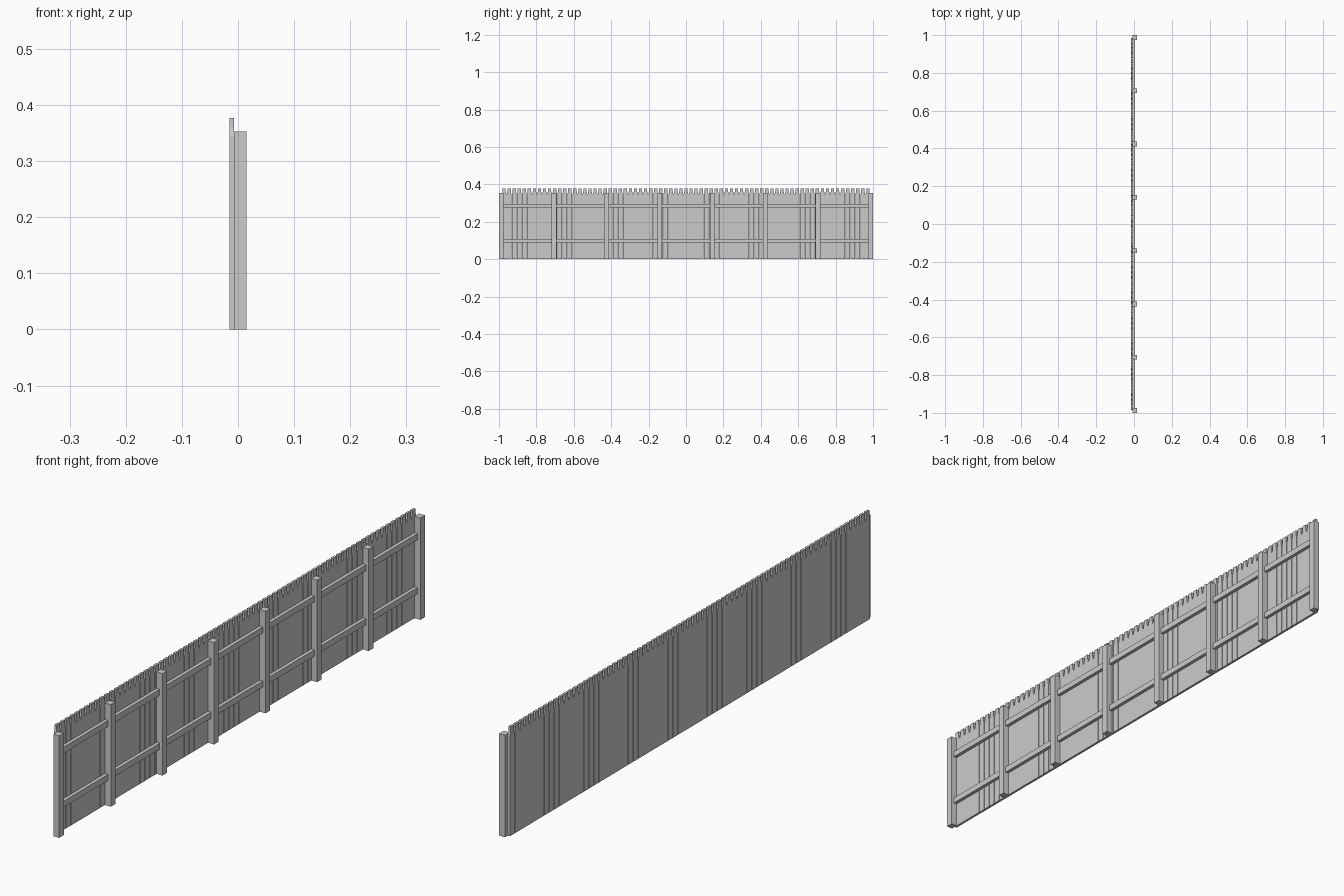
import bpy, bmesh

if "Cube" in bpy.data.objects:
    bpy.data.objects.remove(bpy.data.objects["Cube"])

wood = bpy.data.materials.new("grey wood")
wood.diffuse_color = (0.6, 0.6, 0.6, 1)
wood.use_nodes = True
wood.node_tree.nodes["Principled BSDF"].inputs["Base Color"].default_value = wood.diffuse_color


def prism(name, profile, x0, x1):
    """Extrude a closed (y, z) outline from x0 to x1."""
    bm = bmesh.new()
    face = bm.faces.new([bm.verts.new((x0, y, z)) for y, z in profile])
    ext = bmesh.ops.extrude_face_region(bm, geom=[face])
    verts = [g for g in ext["geom"] if isinstance(g, bmesh.types.BMVert)]
    bmesh.ops.translate(bm, verts=verts, vec=(x1 - x0, 0, 0))
    bmesh.ops.recalc_face_normals(bm, faces=bm.faces)
    mesh = bpy.data.meshes.new(name)
    bm.to_mesh(mesh)
    bm.free()
    mesh.materials.append(wood)
    obj = bpy.data.objects.new(name, mesh)
    bpy.context.collection.objects.link(obj)
    return obj


def box(name, x0, x1, y0, y1, z0, z1):
    return prism(name, [(y0, z0), (y1, z0), (y1, z1), (y0, z1)], x0, x1)


BACK, MID, FRONT = -0.0155, -0.007, 0.0155
POST_W = 0.025
BAYS = 7
STEP = (2 - POST_W) / BAYS

# posts
centres = [-1 + POST_W / 2 + i * STEP for i in range(BAYS + 1)]
for c in centres:
    box("post", MID, FRONT, c - POST_W / 2, c + POST_W / 2, 0, 0.353)

# two rails between each pair of posts
for a, b in zip(centres, centres[1:]):
    for z in (0.088, 0.275):
        box("rail", MID, 0.005, a + POST_W / 2, b - POST_W / 2, z, z + 0.021)

# pickets with cut top corners
COUNT = 73
START, END = -0.986, 0.986
pitch = (END - START) / COUNT
h = pitch / 2 - 0.0006
t = h * 0.68
for i in range(COUNT):
    c = START + (i + 0.5) * pitch
    prism("picket", [(c - h, 0), (c + h, 0), (c + h, 0.345), (c + t, 0.362),
                     (c + t, 0.377), (c - t, 0.377), (c - t, 0.362), (c - h, 0.345)],
          BACK, MID)
